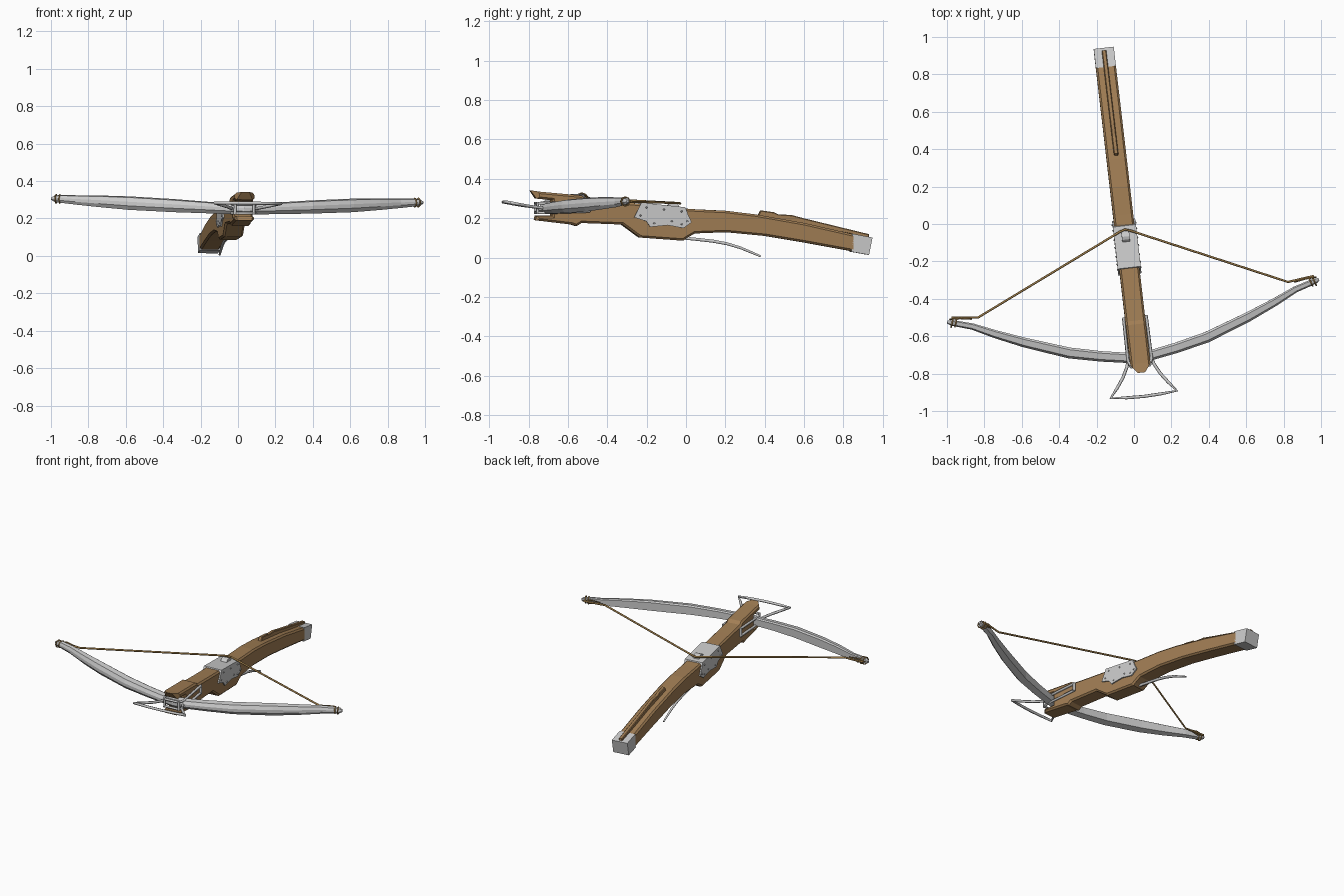
import bpy, bmesh, math
from mathutils import Matrix, Vector

if "Cube" in bpy.data.objects:
    bpy.data.objects.remove(bpy.data.objects["Cube"])

# The whole crossbow is built along y, then yawed and rolled slightly by this matrix
ROOT = (Matrix.Translation((-0.055, 0, 0)) @ Matrix.Rotation(math.radians(6.55), 4, 'Z')
        @ Matrix.Rotation(math.radians(0.6), 4, 'Y'))


def material(name, rgb):
    m = bpy.data.materials.new(name)
    m.diffuse_color = (*rgb, 1)
    m.use_nodes = True
    m.node_tree.nodes["Principled BSDF"].inputs["Base Color"].default_value = m.diffuse_color
    return m


WOOD = material("wood", (0.36, 0.21, 0.09))
CORD = material("cord", (0.40, 0.24, 0.08))


def add(name, data, mat=None):
    ob = bpy.data.objects.new(name, data)
    bpy.context.collection.objects.link(ob)
    ob.matrix_world = ROOT
    if mat:
        data.materials.append(mat)
    return ob


def finish(name, bm, mat=None):
    bmesh.ops.recalc_face_normals(bm, faces=bm.faces)
    me = bpy.data.meshes.new(name)
    bm.to_mesh(me)
    bm.free()
    return add(name, me, mat)


def prism(name, profile, half, mat=None, chamfer=0.0, nose=None):
    """Side profile (y, z) extruded across x, with optional chamfer and nose cuts."""
    bm = bmesh.new()
    face = bm.faces.new([bm.verts.new((-half, y, z)) for y, z in profile])
    ext = bmesh.ops.extrude_face_region(bm, geom=[face])
    moved = [g for g in ext["geom"] if isinstance(g, bmesh.types.BMVert)]
    bmesh.ops.translate(bm, verts=moved, vec=(2 * half, 0, 0))
    if chamfer:
        rim = [e for e in bm.edges if abs(e.verts[0].co.x - e.verts[1].co.x) < 1e-5]
        bmesh.ops.bevel(bm, geom=rim, offset=chamfer, segments=1, affect='EDGES')
    if nose:
        for s in (-1, 1):
            cut = bmesh.ops.bisect_plane(bm, geom=bm.verts[:] + bm.edges[:] + bm.faces[:],
                                         plane_co=(s * half, nose, 0), plane_no=(s, -0.75, 0),
                                         clear_outer=True)
            edges = [g for g in cut["geom_cut"] if isinstance(g, bmesh.types.BMEdge)]
            bmesh.ops.edgenet_fill(bm, edges=edges)
    return finish(name, bm, mat)


def tube(name, pts, r, mat=None, closed=False, taper=None):
    cu = bpy.data.curves.new(name, 'CURVE')
    cu.dimensions = '3D'
    cu.bevel_depth = r
    cu.bevel_resolution = 1
    cu.use_fill_caps = True
    sp = cu.splines.new('POLY')
    sp.points.add(len(pts) - 1)
    for i, p in enumerate(pts):
        sp.points[i].co = (*p, 1)
        sp.points[i].radius = taper[i] if taper else 1
    sp.use_cyclic_u = closed
    return add(name, cu, mat)


def mirror(ob):
    ob.modifiers.new("mirror", 'MIRROR')
    return ob


def mirrored_path(pts):
    return pts + [(-x, y, z) for x, y, z in reversed(pts) if x > 1e-6]


# Wooden stock, with an open notch at the front for the bow
stock = [(-0.80, 0.342), (-0.75, 0.335), (-0.54, 0.316), (-0.52, 0.300), (-0.40, 0.288),
         (-0.24, 0.274), (-0.02, 0.250), (0.05, 0.245), (0.20, 0.238), (0.35, 0.220),
         (0.60, 0.176), (0.86, 0.117), (0.86, 0.030), (0.60, 0.077), (0.40, 0.110),
         (0.20, 0.129), (0.04, 0.123), (0.00, 0.100), (-0.02, 0.086), (-0.24, 0.102),
         (-0.33, 0.168), (-0.54, 0.176), (-0.565, 0.160), (-0.59, 0.168), (-0.775, 0.190),
         (-0.770, 0.212), (-0.69, 0.212), (-0.69, 0.292), (-0.77, 0.300)]
prism("stock", stock, 0.054, WOOD, chamfer=0.010, nose=-0.755)

# Steel butt cap and cheek ridge on top of the butt
prism("butt_cap", [(0.845, 0.122), (0.948, 0.102), (0.930, 0.014), (0.840, 0.030)], 0.054)
prism("cheek_ridge", [(0.365, 0.210), (0.38, 0.240), (0.45, 0.230), (0.47, 0.220), (0.54, 0.216),
                      (0.60, 0.200), (0.935, 0.119), (0.935, 0.100), (0.60, 0.168)],
      0.012, WOOD, chamfer=0.004)

# Lock plate wrapped over the sides and top
prism("lock_plate", [(-0.235, 0.280), (-0.01, 0.256), (0.005, 0.215), (0.022, 0.180),
                     (-0.02, 0.150), (-0.10, 0.165), (-0.19, 0.156), (-0.21, 0.185),
                     (-0.272, 0.205)], 0.062)

# Rivets on both sides of the plate
bm = bmesh.new()
for y, z in [(-0.24, 0.215), (-0.21, 0.255), (-0.17, 0.175), (-0.12, 0.245),
             (-0.08, 0.185), (-0.03, 0.170), (-0.03, 0.235), (0.00, 0.185)]:
    bmesh.ops.create_cone(bm, cap_ends=True, segments=6, radius1=0.006, radius2=0.003, depth=0.006,
                          matrix=Matrix.Translation((0.064, y, z)) @ Matrix.Rotation(math.pi / 2, 4, 'Y'))
mirror(finish("plate_rivets", bm))

# Nut holding the string
bm = bmesh.new()
bmesh.ops.create_cone(bm, cap_ends=True, segments=12, radius1=0.032, radius2=0.032, depth=0.042,
                      matrix=Matrix.Translation((0, -0.068, 0.250)) @ Matrix.Rotation(math.pi / 2, 4, 'Y'))
finish("nut", bm)

# Steel bow: half is lofted through stations (x, y, z, thickness, height) and mirrored
stations = [(0, -0.725, 0.250, 0.055, 0.058), (0.10, -0.707, 0.252, 0.055, 0.058),
            (0.20, -0.690, 0.257, 0.056, 0.062), (0.37, -0.652, 0.265, 0.058, 0.070),
            (0.60, -0.570, 0.276, 0.052, 0.072), (0.75, -0.508, 0.284, 0.043, 0.062),
            (0.87, -0.452, 0.290, 0.034, 0.050), (0.95, -0.428, 0.295, 0.032, 0.042),
            (0.985, -0.418, 0.296, 0.026, 0.032), (1.0, -0.413, 0.296, 0.014, 0.014)]
section = [(0.5, -0.35), (0.5, 0.40), (0.3, 0.5), (-0.30, 0.42), (-0.5, 0.1), (-0.5, -0.2), (-0.2, -0.5)]
bm = bmesh.new()
rings = []
for i, (x, y, z, t, h) in enumerate(stations):
    a, b = stations[max(i - 1, 0)], stations[min(i + 1, len(stations) - 1)]
    ang = math.atan2(b[1] - a[1], b[0] - a[0]) if i else 0
    rings.append([bm.verts.new((x - p * t * math.sin(ang), y + p * t * math.cos(ang), z + q * h))
                  for p, q in section])
for r0, r1 in zip(rings, rings[1:]):
    for j in range(len(section)):
        k = (j + 1) % len(section)
        bm.faces.new((r0[j], r0[k], r1[k], r1[j]))
bm.faces.new(rings[-1])
mirror(finish("bow", bm))

# Bowstring, with a loop and bindings at each tip
tube("string", mirrored_path([(0.975, -0.392, 0.297), (0.834, -0.408, 0.293), (0.03, -0.040, 0.277),
                              (0, -0.030, 0.275)]), 0.006, CORD)
for side, s in (("right", 1), ("left", -1)):
    def ring(x, y, ry, rz, n=8):
        return [(s * (x + 0.35 * ry * -math.sin(a)), y + ry * math.sin(a), 0.295 + rz * math.cos(a))
                for a in (2 * math.pi * i / n for i in range(n))]
    for n, x in enumerate((0.955, 0.975)):
        tube(f"{side}_tip_binding_{n}", ring(x, -0.422, 0.022, 0.023), 0.004, CORD, closed=True)
    tube(f"{side}_string_loop", [(s * 0.87, -0.412, 0.302), (s * 0.93, -0.402, 0.308),
                                 (s * 0.985, -0.400, 0.298), (s * 0.93, -0.402, 0.286)],
         0.004, CORD, closed=True)

# Bow irons: twin straps running round the bow and along both sides of the stock
for n, z in enumerate((0.228, 0.276)):
    tube(f"bow_iron_{n}", mirrored_path([(0.061, -0.50, z + 0.008), (0.064, -0.73, z),
                                         (0.050, -0.765, z)]), 0.008)
for s in (-1, 1):
    tube("bow_iron_end", [(s * 0.061, -0.505, 0.232), (s * 0.061, -0.505, 0.288)], 0.009)
    tube("bow_iron_front", [(s * 0.050, -0.765, 0.222), (s * 0.050, -0.765, 0.282)], 0.008)

# Foot stirrup
tube("stirrup", mirrored_path([(0.060, -0.715, 0.250), (0.072, -0.76, 0.255), (0.100, -0.815, 0.262),
                               (0.138, -0.868, 0.271), (0.178, -0.918, 0.281), (0.09, -0.925, 0.282),
                               (0, -0.928, 0.282)]), 0.0085)

# Trigger lever under the stock
tube("trigger_lever", [(0, -0.02, 0.100), (0, 0.06, 0.092), (0, 0.14, 0.083), (0, 0.21, 0.070),
                       (0, 0.28, 0.049), (0, 0.34, 0.024), (0, 0.382, 0.006)],
     0.009, taper=[1, 1, 1, 0.95, 0.85, 0.75, 0.6])
